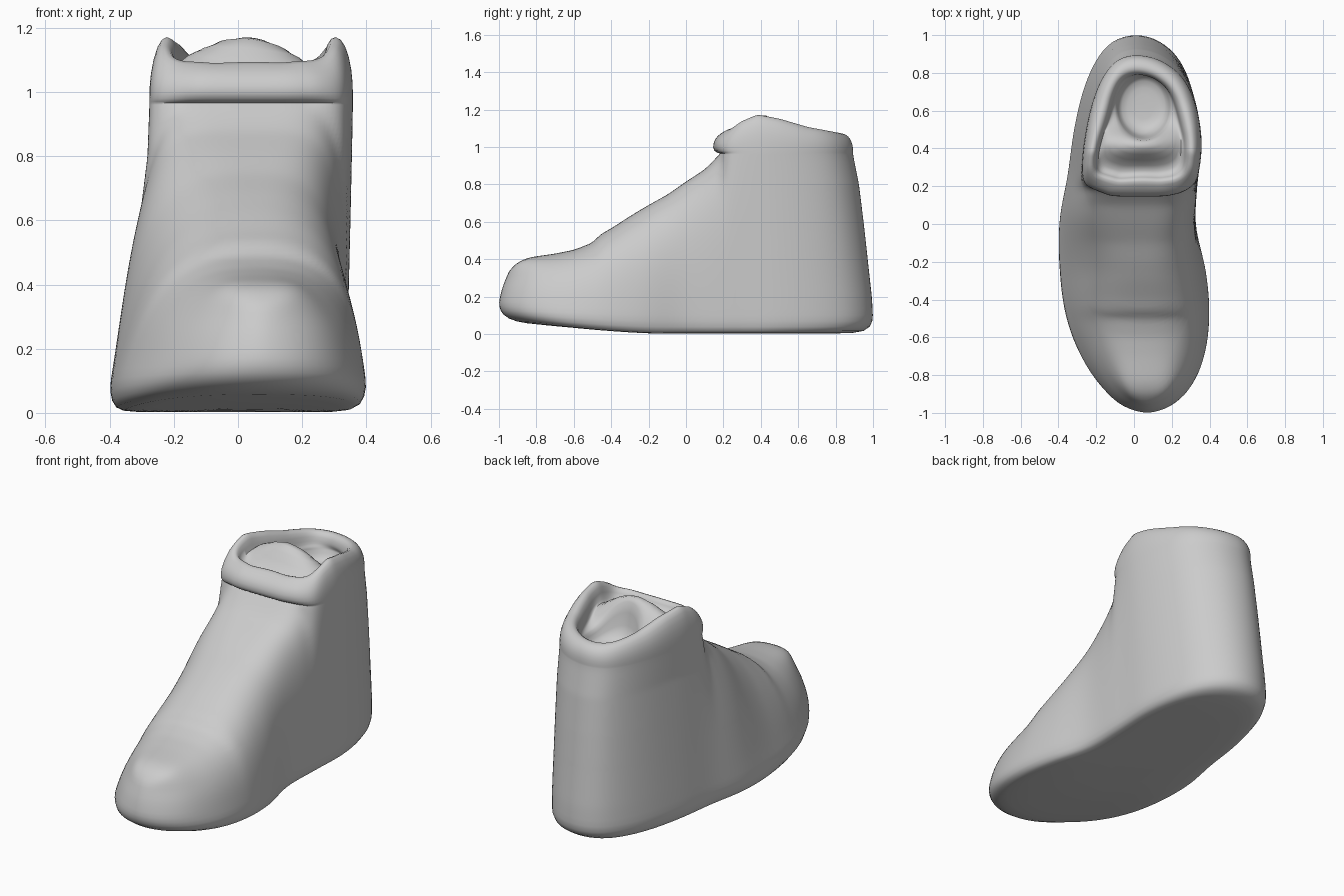
import bpy, bmesh, math

cube = bpy.data.objects.get("Cube")
if cube:
    bpy.data.objects.remove(cube, do_unlink=True)

HALF = 72           # points along each side of a ring
CREASE_Z = 0.965    # where the ankle meets the padded collar

# Instep profile (y, z), heel profile (z, y) and rim height (y, z)
INSTEP = [(-1.003, .17), (-.985, .25), (-.95, .335), (-.9, .385), (-.84, .41), (-.7, .43),
          (-.6, .45), (-.5, .488), (-.46, .532), (-.4, .565), (-.3, .63), (-.2, .69),
          (-.1, .745), (0, .815), (.1, .88), (.16, .94), (.19, .98), (.4, 2.4), (1.1, 4)]
HEEL = [(0, .99), (.06, 1.003), (.2, .995), (.6, .95), (.8, .925), (.95, .895), (1.2, .87)]
RIM = [(.15, 1.07), (.23, 1.08), (.3, 1.14), (.38, 1.178), (.5, 1.155), (.65, 1.11), (.85, 1.072)]

# Sole outline, sampled at even angles from toe to heel
LEFT = [.07, .205, .315, .385, .411, .39, .327, .328, .335, .305, .24, .135, .01]
RIGHT = [.07, -.075, -.195, -.305, -.383, -.415, -.408, -.36, -.325, -.275, -.205, -.115, .01]


def clamp(v, lo=0.0, hi=1.0):
    return max(lo, min(hi, v))


def ease(v, a, b):
    t = clamp((v - a) / (b - a))
    return t * t * (3 - 2 * t)


def lerp_table(table, v):
    for (a, p), (b, q) in zip(table, table[1:]):
        if v <= b:
            return p + (q - p) * clamp((v - a) / (b - a))
    return table[-1][1]


def spline(values, y):
    u = math.acos(clamp(-y, -1, 1)) / math.pi * (len(values) - 1)
    i = min(int(u), len(values) - 2)
    t = u - i
    b, c = values[i], values[i + 1]
    a = values[i - 1] if i else 2 * b - c
    d = values[i + 2] if i + 2 < len(values) else 2 * c - b
    return b + t / 2 * (c - a + t * (2 * a - 5 * b + 4 * c - d + t * (3 * (b - c) + d - a)))


def front_at(z):
    return lerp_table([(h, y) for y, h in INSTEP], z)


def side_x(table, y, z):
    """Side wall of the shoe at depth y and height z."""
    back = lerp_table(HEEL, z)
    flat_y = y + (1 - back) * max(0, y) / back
    tip = (1 + front_at(z)) * (1 - ease(z, .3, .42))
    flat_y -= tip * ease(-y, .5, 1)
    middle = .04 - .03 * flat_y
    reach = spline(table, flat_y) - middle
    t = clamp(z / lerp_table(INSTEP, y))
    taper = 1 - .22 * t * (1 - ease(y, -.3, .17))
    dome = (1 - t ** 4) ** (.38 - .18 * ease(y, -.3, .2) - .16 * ease(-y, .72, .98))
    lean = 1 + (.08 * z if table is LEFT else -.175 * clamp(z / .8))
    return middle + reach * taper * dome * lean


def resample(points, count):
    run = [0]
    for p, q in zip(points, points[1:]):
        run.append(run[-1] + math.dist(p, q))
    result, j = [], 0
    for i in range(count + 1):
        goal = run[-1] * i / count
        while j < len(points) - 2 and run[j + 1] < goal:
            j += 1
        t = clamp((goal - run[j]) / max(run[j + 1] - run[j], 1e-9))
        result.append([a + (b - a) * t for a, b in zip(points[j], points[j + 1])])
    return result


def outline(z):
    front, back = front_at(z), lerp_table(HEEL, z)
    sides = []
    for table in (LEFT, RIGHT):
        dense = []
        for i in range(401):
            k = ((1 - math.cos(math.pi * i / 400)) / 2) ** 1.8
            y = front + (back - front) * k
            dense.append((side_x(table, y, z), y))
        dense[0] = (.04 - .03 * front, front)
        dense[-1] = (.01, back)
        sides.append(resample(dense, HALF))
    return sides[0] + sides[1][-2:0:-1]


def toe_lift(x, y, z):
    """Raise the sole under the toes and tuck its front edge back."""
    low = clamp(1 - z / .17)
    return (x, y + .06 * low ** 2 * ease(-y, .5, 1),
            z + .06 * ease(-y, .1, 1.1) * low)


rings = []

# Sole: flat underside, then a rounded edge
base = outline(.08)
for scale, z in ((.3, .002), (.6, .002), (.82, .002), (.91, .005), (.955, .014), (.985, .035), (1, .07)):
    rings.append([toe_lift(.02 + (x - .02) * scale, y * scale, z) for x, y in base])
for z in (.1, .135):
    rings.append([toe_lift(x, y, z) for x, y in outline(z)])

# Upper: levels spaced evenly along the instep
for y, z in resample([p for p in INSTEP if p[1] < .95] + [(.175, CREASE_Z)], 60):
    rings.append([(x, v, z) for x, v in outline(z)])

# Padded collar: bulges at the front, then rolls over the rim
CX, CY = .045, .53
ankle = outline(CREASE_Z)


def inset(x, y, depth):
    r = math.hypot(x - CX, y - CY)
    k = (r - depth) / r
    return CX + (x - CX) * k, CY + (y - CY) * k


collar = ((0, -.012, 0), (0, .012, .03), (0, .03, .1), (0, .036, .3), (.004, .038, .5),
          (.012, .036, .7), (.025, .034, .86), (.04, .03, .96), (.057, .03, 1),
          (.076, .03, .97), (.09, .03, .88), (.1, .03, .72), (.105, .03, .5))
for depth, bulge, rise in collar:
    ring = []
    for x, y in ankle:
        push = bulge * (1 - ease(y, .18, .34)) * (1 - .6 * ease(abs(x - CX), .17, .28))
        nx, ny = inset(x, y, depth)
        ring.append((nx, ny - push, CREASE_Z + (lerp_table(RIM, ny) - CREASE_Z) * rise))
    rings.append(ring)

# Broad tongue inside the collar, falling into the foot hole
inner = [p[:2] for p in rings[-1]]
for k in (.15, .3, .45, .6, .75, .9, 1):
    ring = []
    for x, y in inner:
        a = math.atan2(y - CY, x - CX)
        hx, hy = .05 + .145 * math.cos(a), .62 + .175 * math.sin(a)
        nx, ny = x + (hx - x) * k, y + (hy - y) * k
        hump = math.exp(-((ny - .42) / .095) ** 2) * clamp(1 - ((nx - .02) / .27) ** 2)
        ring.append((nx, ny, 1.02 - .03 * k + .185 * hump))
    rings.append(ring)
lip = rings[-1]
for scale, drop in ((.94, .3), (.9, .65), (.82, .9), (.6, 1), (.25, 1)):
    rings.append([(.05 + (x - .05) * scale, .62 + (y - .62) * scale, z + (.93 - z) * drop)
                  for x, y, z in lip])

# Skin the rings into one closed shell
bm = bmesh.new()
loops = [[bm.verts.new(p) for p in ring] for ring in rings]
for low, high in zip(loops, loops[1:]):
    for i in range(len(low)):
        j = (i + 1) % len(low)
        bm.faces.new((low[i], low[j], high[j], high[i]))
bm.faces.new(loops[0])
bm.faces.new(loops[-1])
for _ in range(3):
    bmesh.ops.smooth_vert(bm, verts=bm.verts, factor=.4, use_axis_x=True, use_axis_y=True, use_axis_z=True)
bmesh.ops.recalc_face_normals(bm, faces=bm.faces)

mesh = bpy.data.meshes.new("padded_boot")
bm.to_mesh(mesh)
bm.free()
boot = bpy.data.objects.new("padded_boot", mesh)
bpy.context.collection.objects.link(boot)

grey = bpy.data.materials.new("plain_grey")
grey.use_nodes = True
colour = (.6, .6, .6, 1)
grey.diffuse_color = colour
grey.node_tree.nodes["Principled BSDF"].inputs["Base Color"].default_value = colour
mesh.materials.append(grey)

bpy.context.view_layer.objects.active = boot
boot.select_set(True)
bpy.ops.object.shade_smooth_by_angle(angle=math.radians(60))
